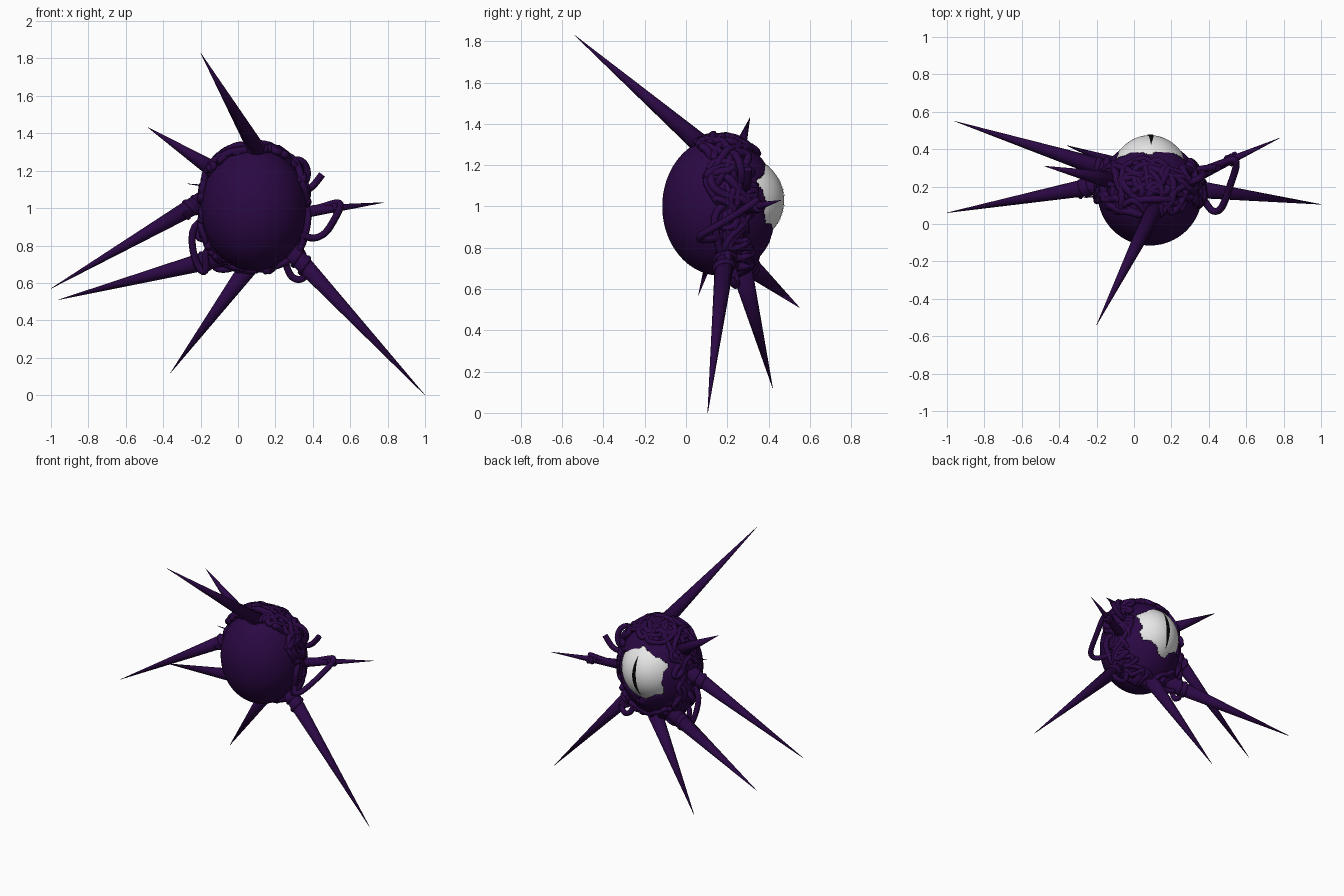
import bpy, bmesh, math, random
from mathutils import Vector

random.seed(11)
if "Cube" in bpy.data.objects:
    bpy.data.objects.remove(bpy.data.objects["Cube"])


def material(name, rgb):
    m = bpy.data.materials.new(name)
    m.use_nodes = True
    m.diffuse_color = (*rgb, 1)
    bsdf = m.node_tree.nodes["Principled BSDF"]
    bsdf.inputs["Base Color"].default_value = (*rgb, 1)
    bsdf.inputs["Roughness"].default_value = 0.6
    return m


PURPLE = material("dark purple", (0.024, 0.0025, 0.058))
WHITE = material("eye white", (0.8, 0.8, 0.8))
BLACK = material("pupil black", (0.002, 0.002, 0.002))

SHELL_C, SHELL_R = Vector((0.085, 0.165, 1.0)), Vector((0.28, 0.28, 0.335))
EYE_C, EYE_R = Vector((0.085, 0.225, 1.03)), Vector((0.22, 0.25, 0.23))


def add_mesh(name, bm, mat):
    bmesh.ops.recalc_face_normals(bm, faces=bm.faces)
    for f in bm.faces:
        f.smooth = True
    me = bpy.data.meshes.new(name)
    bm.to_mesh(me)
    bm.free()
    me.materials.append(mat)
    ob = bpy.data.objects.new(name, me)
    bpy.context.collection.objects.link(ob)
    return ob


def ellipsoid(center, radii, seg, rings):
    bm = bmesh.new()
    bmesh.ops.create_uvsphere(bm, u_segments=seg, v_segments=rings, radius=1)
    for v in bm.verts:
        v.co = center + v.co * radii
    return bm


def tube(name, points, radius):
    cu = bpy.data.curves.new(name, "CURVE")
    cu.dimensions = "3D"
    cu.bevel_depth, cu.bevel_resolution, cu.resolution_u = radius, 2, 4
    cu.use_fill_caps = True
    sp = cu.splines.new("NURBS")
    sp.points.add(len(points) - 1)
    for p, co in zip(sp.points, points):
        p.co = (*co, 1)
    sp.order_u = 4
    sp.use_endpoint_u = True
    cu.materials.append(PURPLE)
    ob = bpy.data.objects.new(name, cu)
    bpy.context.collection.objects.link(ob)


# Shell: egg body with a lobed, ragged opening at the back
bm = ellipsoid(SHELL_C, SHELL_R, 160, 110)


def in_opening(p):
    dx, dz = p.x - EYE_C.x, p.z - EYE_C.z
    a = math.atan2(dz, dx)
    edge = 0.18 - 0.02 * math.cos(6 * a) + 0.01 * math.sin(3 * a + 1) + 0.005 * math.sin(17 * a)
    return p.y > 0.25 and math.hypot(dx, dz) < edge


hole = [f for f in bm.faces if in_opening(f.calc_center_median())]
bmesh.ops.delete(bm, geom=hole, context="FACES")
shell = add_mesh("body_shell", bm, PURPLE)
rim = shell.modifiers.new("thickness", "SOLIDIFY")
rim.thickness, rim.offset = 0.012, -1

# Eyeball
add_mesh("eyeball", ellipsoid(EYE_C, EYE_R, 64, 40), WHITE)

# Slit pupil: thin curved plate lying on the eyeball
bm = bmesh.new()
rows = []
for i in range(25):
    t = i / 12 - 1
    row = []
    for s in (-1, -0.5, 0, 0.5, 1):
        dx = 0.015 * (1 - t * t) * s + 0.012 * t - 0.01 * t * t + 0.004
        dz = 0.145 * t
        dy = EYE_R.y * math.sqrt(1 - (dx / EYE_R.x) ** 2 - (dz / EYE_R.z) ** 2) + 0.003
        row.append(bm.verts.new(EYE_C + Vector((dx, dy, dz))))
    rows.append(row)
for lo, hi in zip(rows, rows[1:]):
    for j in range(4):
        bm.faces.new((lo[j], lo[j + 1], hi[j + 1], hi[j]))
bmesh.ops.remove_doubles(bm, verts=bm.verts, dist=0.0001)
add_mesh("slit_pupil", bm, BLACK)

# Spikes: name, base, tip, base radius
SPIKES = [
    ("top_spike", (0.13, 0.12, 1.26), (-0.2, -0.54, 1.83), 0.052),
    ("upper_right_spike", (-0.06, 0.22, 1.16), (-0.48, 0.31, 1.43), 0.055),
    ("middle_right_spike", (-0.12, 0.22, 1.08), (-1.0, 0.06, 0.57), 0.055),
    ("lower_right_spike", (-0.05, 0.26, 0.75), (-0.96, 0.55, 0.51), 0.058),
    ("bottom_spike", (0.12, 0.25, 0.77), (-0.36, 0.42, 0.12), 0.058),
    ("lower_left_spike", (0.22, 0.2, 0.84), (1.0, 0.105, 0.0), 0.055),
    ("middle_left_spike", (0.27, 0.23, 0.97), (0.78, 0.46, 1.03), 0.04),
    ("small_right_spike", (-0.1, 0.16, 1.11), (-0.27, 0.14, 1.13), 0.01),
]
for name, base, tip, radius in SPIKES:
    b, axis = Vector(base), Vector(tip) - Vector(base)
    bm = bmesh.new()
    bmesh.ops.create_cone(bm, cap_ends=True, segments=16, radius1=radius, radius2=0.001, depth=axis.length)
    quat = axis.to_track_quat("Z", "Y")
    for v in bm.verts:
        v.co = quat @ v.co + b + axis / 2
    add_mesh(name, bm, PURPLE)


# Tangled tendrils wandering over a belt around the shell
def on_shell(a, y, lift):
    f = math.sqrt(max(0.05, 1 - ((y - SHELL_C.y) / SHELL_R.y) ** 2))
    return Vector((SHELL_C.x + (SHELL_R.x * f + lift) * math.cos(a), y,
                   SHELL_C.z + (SHELL_R.z * f + lift) * math.sin(a)))


COUNT = 46
for i in range(COUNT):
    a = math.tau * i / COUNT
    y = random.uniform(0.12, 0.3)
    heading = random.uniform(0, math.tau)
    points = []
    for k in range(15):
        front = 0.13 - 0.08 * math.sin(a)
        back = 0.32 + 0.03 * math.sin(5 * a)
        lift = random.uniform(-0.014, 0.012) + 0.025 * abs(math.sin(2 * a))
        points.append(on_shell(a, y, lift if 0 < k < 14 else -0.03))
        a += 0.055 * math.cos(heading) / 0.3
        y += 0.055 * math.sin(heading)
        if y < front or y > back:
            y = min(max(y, front), back)
            heading = -heading
        heading += random.gauss(0, 0.75)
    tube("tendril_%02d" % (i + 1), points, random.uniform(0.016, 0.022))

# Coils gripping the spikes: spike index, distances along it, coil radius
for idx, start, end, r in [(2, 0.1, 0.2, 0.042), (3, 0.1, 0.18, 0.045),
                           (5, 0.1, 0.2, 0.045), (6, 0.46, 0.54, 0.02)]:
    name, base, tip, _ = SPIKES[idx]
    axis = Vector(tip) - Vector(base)
    quat = axis.to_track_quat("Z", "Y")
    path = []
    for k in range(17):
        w = math.tau * k / 8
        along = (start + (end - start) * k / 16) * axis.length
        path.append(Vector(base) + quat @ Vector((r * math.cos(w), r * math.sin(w), along)))
    tube(name + "_coil", path, 0.016)

# Free loops standing off the body
LOOPS = {
    "left_large_loop": [(0.3, 0.25, 0.98), (0.42, 0.3, 0.99), (0.53, 0.36, 1.04), (0.56, 0.33, 1.02),
                        (0.51, 0.2, 0.93), (0.47, 0.06, 0.86), (0.4, 0.06, 0.83), (0.36, 0.17, 0.85), (0.28, 0.2, 0.87)],
    "left_lower_loop": [(0.24, 0.2, 0.78), (0.26, 0.24, 0.66), (0.3, 0.25, 0.61), (0.37, 0.23, 0.62),
                        (0.38, 0.2, 0.7), (0.32, 0.2, 0.8)],
    "left_upper_loop": [(0.24, 0.22, 1.22), (0.31, 0.22, 1.28), (0.39, 0.26, 1.24), (0.37, 0.28, 1.12), (0.3, 0.25, 1.08)],
    "left_upper_curl": [(0.3, 0.28, 1.1), (0.38, 0.3, 1.07), (0.41, 0.3, 1.13), (0.45, 0.3, 1.18)],
    "right_lower_loop": [(-0.12, 0.2, 0.93), (-0.24, 0.18, 0.95), (-0.26, 0.22, 0.8), (-0.2, 0.25, 0.64),
                         (-0.15, 0.22, 0.67), (-0.2, 0.2, 0.8), (-0.08, 0.2, 0.8)],
    "right_side_loop": [(-0.12, 0.24, 0.98), (-0.2, 0.26, 0.92), (-0.25, 0.24, 0.85), (-0.18, 0.2, 0.82), (-0.1, 0.2, 0.86)],
    "right_bottom_loop": [(-0.08, 0.25, 0.78), (-0.15, 0.3, 0.69), (-0.1, 0.28, 0.66), (0.0, 0.25, 0.68), (0.04, 0.2, 0.74)],
    "right_upper_loop": [(-0.02, 0.15, 1.2), (-0.13, 0.13, 1.19), (-0.12, 0.17, 1.26), (-0.02, 0.15, 1.32), (0.06, 0.1, 1.29)],
}
for name, path in LOOPS.items():
    tube(name, path, 0.019)
